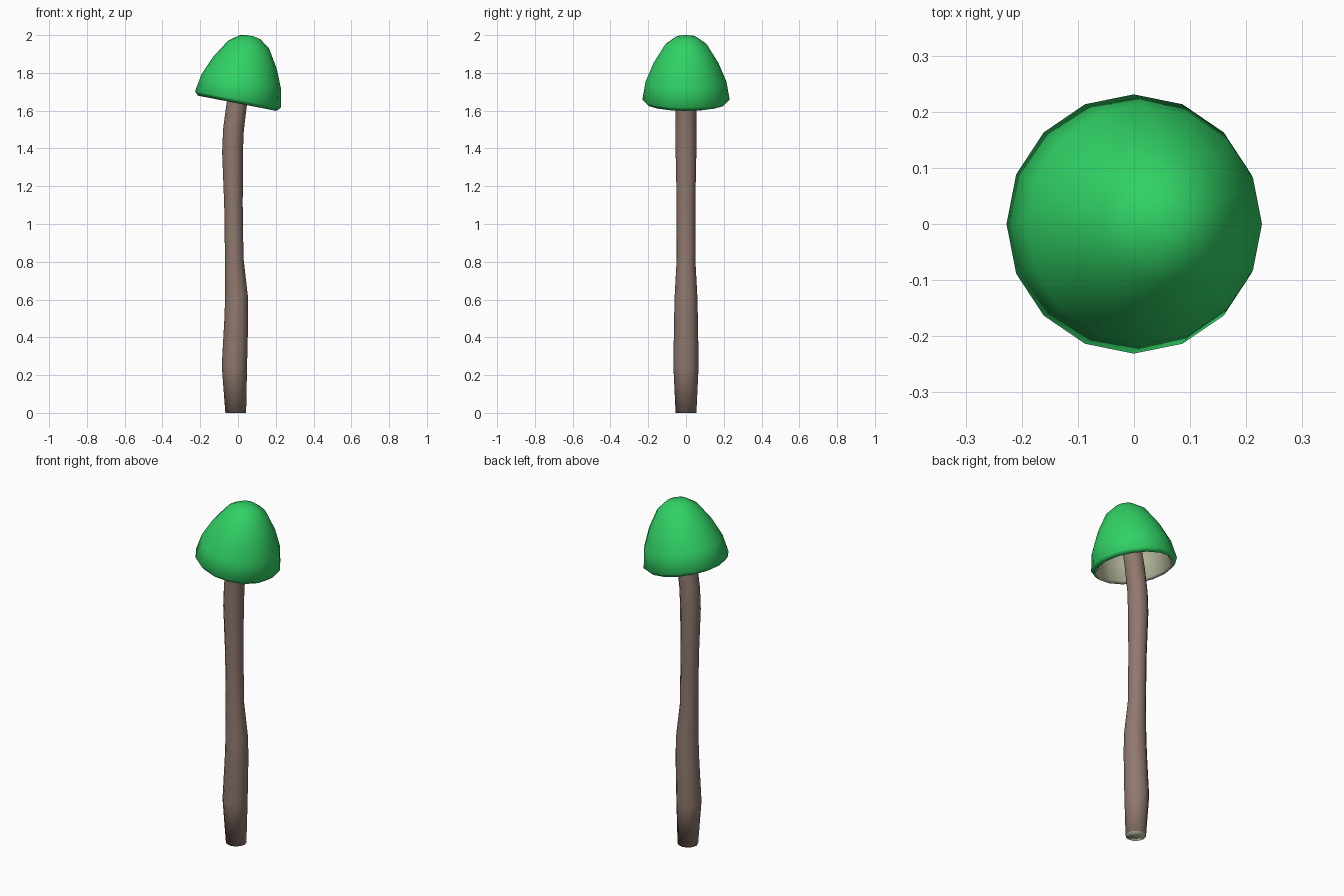
import bpy, bmesh, math
from mathutils import Vector, Matrix

if "Cube" in bpy.data.objects:
    bpy.data.objects.remove(bpy.data.objects["Cube"])


def material(name, rgb):
    m = bpy.data.materials.new(name)
    m.diffuse_color = (*rgb, 1)
    m.use_nodes = True
    m.node_tree.nodes["Principled BSDF"].inputs["Base Color"].default_value = m.diffuse_color
    return m


GREEN = material("cap green", (0.03, 0.64, 0.13))
CREAM = material("pale underside", (0.50, 0.52, 0.36))
BROWN = material("stem brown", (0.275, 0.19, 0.155))


def loft(name, rings, sides, mats, tilts, material_rule):
    """Skin (centre, radius) circles, each tilted about y; material_rule maps band number to slot."""
    bm = bmesh.new()
    loops = []
    for (c, r), tilt in zip(rings, tilts):
        rot = Matrix.Rotation(tilt, 3, 'Y')
        loops.append([bm.verts.new(Vector(c) + rot @ Vector(
            (r * math.cos(2 * math.pi * k / sides), r * math.sin(2 * math.pi * k / sides), 0)))
            for k in range(sides)])
    for i, (a, b) in enumerate(zip(loops, loops[1:])):
        for k in range(sides):
            n = (k + 1) % sides
            bm.faces.new((a[k], a[n], b[n], b[k])).material_index = material_rule(i)
    bm.faces.new(loops[0]).material_index = material_rule(-1)
    bm.faces.new(loops[-1]).material_index = material_rule(len(rings) - 1)
    bmesh.ops.recalc_face_normals(bm, faces=bm.faces)
    for f in bm.faces:
        f.smooth = True
    mesh = bpy.data.meshes.new(name)
    bm.to_mesh(mesh)
    bm.free()
    for m in mats:
        mesh.materials.append(m)
    bpy.context.collection.objects.link(bpy.data.objects.new(name, mesh))


# Stem: gently bent, swelling near the foot; pale cut face at the bottom
stem_path = [(0, -0.012, 0.055), (0.25, -0.019, 0.067), (0.5, -0.009, 0.063),
             (0.62, -0.008, 0.06), (0.82, -0.02, 0.049), (1.1, -0.024, 0.049),
             (1.38, -0.029, 0.055), (1.5, -0.024, 0.055), (1.64, -0.006, 0.054), (1.92, 0.045, 0.05)]
loft("stem", [((x, 0, z), r) for z, x, r in stem_path], 12, [BROWN, CREAM],
     [0] * 7 + [0.06, 0.15, 0.19], lambda i: int(i < 0))

# Cap: tilted hollow bell, outside from the crown down to the rim, then back up inside
cap_profile = [(0.018, 0.352), (0.056, 0.344), (0.111, 0.304), (0.172, 0.205), (0.214, 0.105),
               (0.231, 0.008), (0.212, -0.012), (0.198, 0.0),
               (0.190, 0.10), (0.150, 0.19), (0.095, 0.275), (0.04, 0.315)]
TILT = math.radians(11)
base = Vector((-0.002, 0, 1.651))
axis = Vector((math.sin(TILT), 0, math.cos(TILT)))
loft("cap", [(base + axis * h, r) for r, h in cap_profile], 16, [GREEN, CREAM],
     [TILT] * len(cap_profile), lambda i: int(i >= 6))
